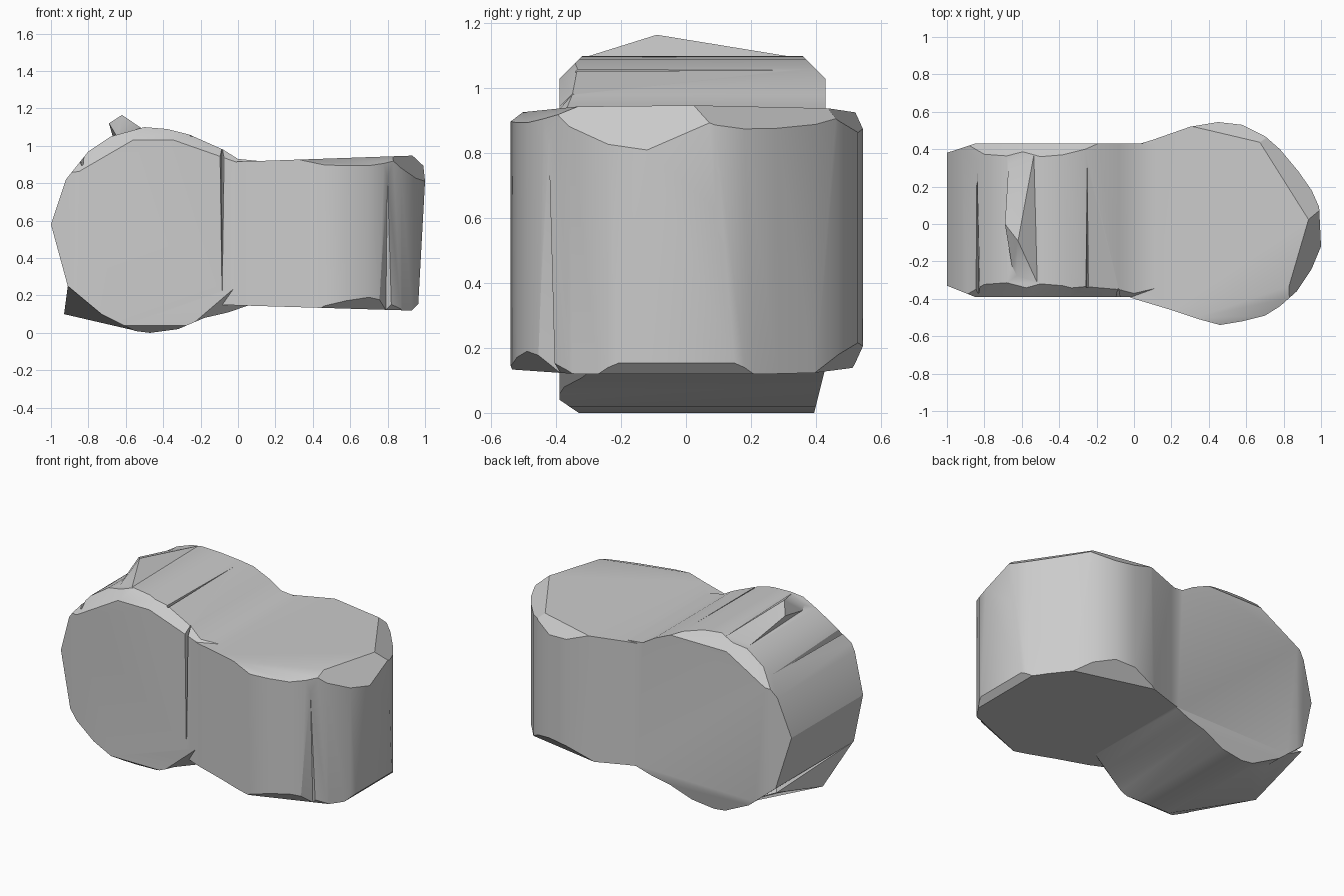
import bpy, bmesh, math
from mathutils import Vector

cube = bpy.data.objects.get("Cube")
if cube:
    bpy.data.objects.remove(cube, do_unlink=True)

grey = bpy.data.materials.new("plain grey")
grey.use_nodes = True
colour = (0.6, 0.6, 0.6, 1)
grey.diffuse_color = colour
grey.node_tree.nodes["Principled BSDF"].inputs["Base Color"].default_value = colour


def finish(name, bm):
    """Turn a bmesh into a grey object."""
    bmesh.ops.recalc_face_normals(bm, faces=bm.faces)
    mesh = bpy.data.meshes.new(name)
    bm.to_mesh(mesh)
    bm.free()
    mesh.materials.append(grey)
    obj = bpy.data.objects.new(name, mesh)
    bpy.context.collection.objects.link(obj)
    return obj


def prism(name, points, depth, planes):
    """Extrude a closed outline, then shave its rims with slanted planes."""
    bm = bmesh.new()
    face = bm.faces.new([bm.verts.new(p) for p in points])
    ext = bmesh.ops.extrude_face_region(bm, geom=[face])
    new = [g for g in ext["geom"] if isinstance(g, bmesh.types.BMVert)]
    bmesh.ops.translate(bm, verts=new, vec=depth)
    bmesh.ops.recalc_face_normals(bm, faces=bm.faces)
    for co, no in planes:
        res = bmesh.ops.bisect_plane(bm, geom=bm.verts[:] + bm.edges[:] + bm.faces[:],
                                     plane_co=co, plane_no=Vector(no).normalized(),
                                     clear_outer=True)
        cut = [g for g in res["geom_cut"] if isinstance(g, bmesh.types.BMEdge)]
        if cut:
            bmesh.ops.holes_fill(bm, edges=cut)
    return finish(name, bm)


def hull(name, points):
    bm = bmesh.new()
    for p in points:
        bm.verts.new(p)
    bmesh.ops.convex_hull(bm, input=bm.verts[:])
    return finish(name, bm)


def combine(target, tool, operation):
    mod = target.modifiers.new(operation, "BOOLEAN")
    mod.object, mod.operation, mod.solver = tool, operation, "EXACT"
    bpy.context.view_layer.objects.active = target
    bpy.ops.object.modifier_apply(modifier=mod.name)
    bpy.data.objects.remove(tool, do_unlink=True)


# Round end lying on its side, axis front to back
side_outline = [(-1, .58), (-.92, .82), (-.8, .97), (-.68, 1.05), (-.5, 1.1), (-.38, 1.09),
                (-.26, 1.06), (-.08, .98), (0, .93), (.3, .9), (.3, .16), (.05, .145),
                (-.05, .11), (-.18, .08), (-.32, .02), (-.47, 0), (-.55, .01),
                (-.73, .1), (-.91, .25)]
side_rims = [((-.4, -.39, 1.03), (0, -1, 1)), ((-.7, -.39, .95), (-.5, -1, .86)),
             ((-.2, -.39, .98), (.33, -1, .94)), ((-.47, -.33, 0), (0, -.67, -1)),
             ((-.1, -.39, .17), (.6, -1, -.7)),
             ((-.9, -.37, .58), (-.4, -1, 0)), ((-.4, .43, 1.03), (0, 1, 1)),
             ((-.72, .43, .95), (-.5, 1, .86)), ((-.85, .43, .58), (-.33, 1, 0)),
             ((-.5, .395, 0), (0, 1, -.25))]
body = prism("double_round_body", [(x, -.39, z) for x, z in side_outline],
             (0, .82, 0), side_rims)

# Round end standing upright, axis bottom to top
top_outline = [(-.3, .36), (0, .42), (.1, .45), (.3, .52), (.45, .545), (.58, .53), (.7, .47),
               (.78, .4), (.88, .28), (.95, .18), (.99, .09), (1, -.12), (.95, -.24),
               (.87, -.36), (.78, -.44), (.7, -.49), (.58, -.52), (.46, -.54),
               (.35, -.51), (.2, -.46), (0, -.4), (-.1, -.36), (-.3, -.34)]
top_rims = [((0, 0, .915), (-.035, 0, 1)), ((0, 0, .147), (-.03, 0, -1)),
            ((.6, -.4, .94), (.1, -.4, 1)), ((1, -.12, .81), (1, -.3, .8)),
            ((.5, .47, .94), (.2, 1, 1)), ((.82, .2, .945), (.6, .4, 1)),
            ((.5, .46, .13), (.2, 1, -1)), ((.65, -.45, .13), (.4, -1, -1)),
            ((.96, 0, .15), (1, 0, -1)), ((1, 0, .81), (1, 0, -.055))]
upright = prism("upright_end", [(x, y, .12) for x, y in top_outline], (0, 0, .83), top_rims)
combine(body, upright, "UNION")

# Pointed chip on the top of the side end
chip = hull("top_chip", [(-.69, 0, 1.12), (-.62, -.09, 1.165), (-.51, -.33, 1.09),
                         (-.535, .37, 1.09), (-.67, .33, 1.05), (-.63, -.36, 1.02),
                         (-.58, 0, .95)])
combine(body, chip, "UNION")

# Blunt corner jutting out low on the side end
corner = hull("low_corner", [(-.93, -.03, .1), (-.91, .4, .22), (-.91, -.36, .25),
                             (-.73, -.38, .1), (-.55, -.35, .012), (-.5, .39, .008),
                             (-.6, 0, .4)])
combine(body, corner, "UNION")

# Narrow wedge-shaped nicks
nicks = [[(-.085, -.388, .2), (-.11, -.45, .99), (-.06, -.45, .99), (-.085, -.34, .99)],
         [(.8, -.425, .87), (.74, -.48, .1), (.85, -.42, .1), (.79, -.385, .1)],
         [(-.25, .31, 1.056), (-.26, -.34, 1.08), (-.24, -.34, 1.08), (-.25, -.34, 1.01)],
         [(-.84, .36, .921), (-.86, -.37, .95), (-.82, -.37, .97), (-.83, -.37, .88)]]
for points in nicks:
    combine(body, hull("nick_cutter", points), "DIFFERENCE")

# Soft shading on the round walls, crisp rims
bpy.ops.object.select_all(action="DESELECT")
body.select_set(True)
bpy.context.view_layer.objects.active = body
bpy.ops.object.shade_smooth_by_angle(angle=math.radians(30))
